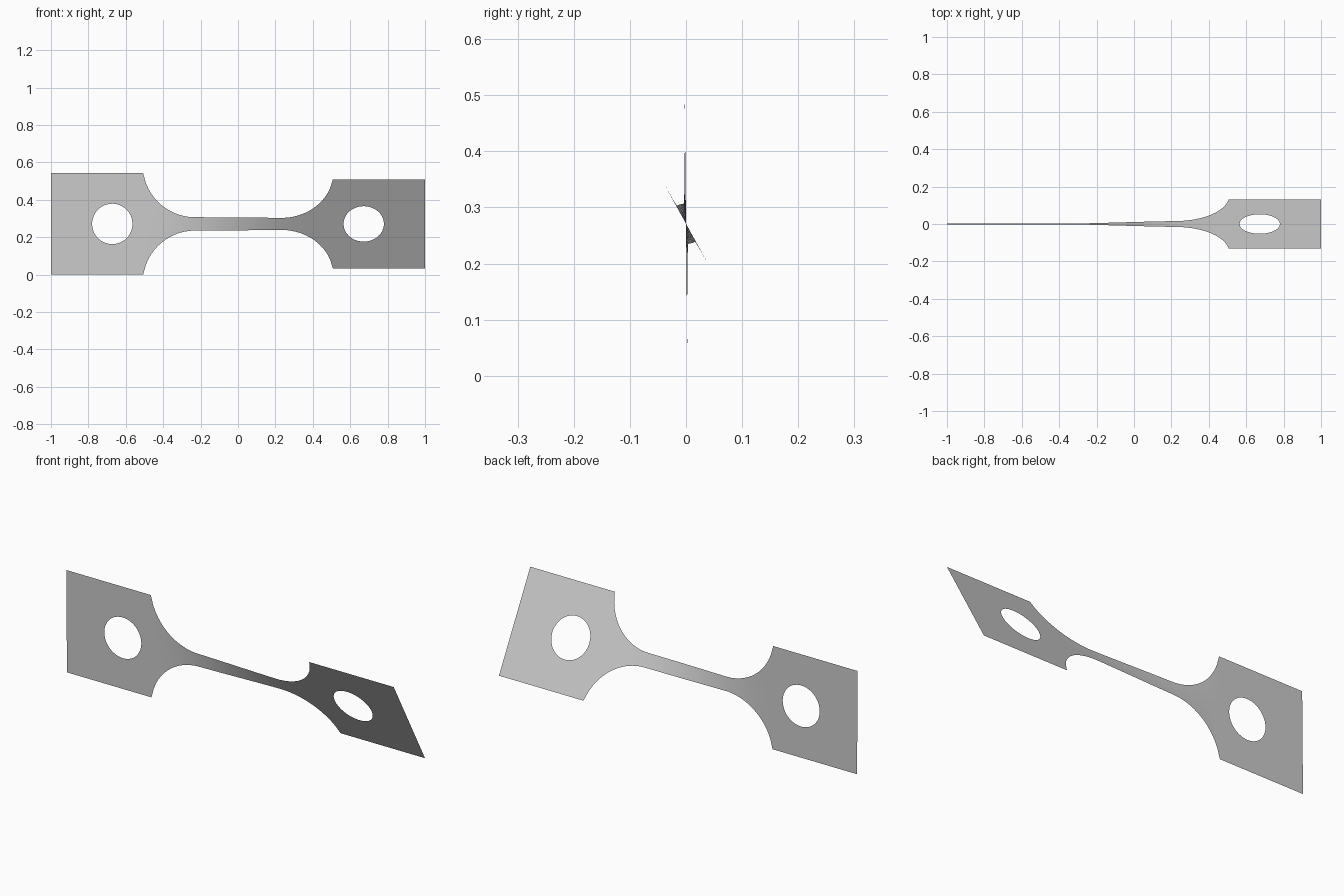
import bpy, bmesh
from math import sqrt, radians, cos, sin
from mathutils import Vector

cube = bpy.data.objects.get("Cube")
if cube:
    bpy.data.objects.remove(cube, do_unlink=True)

MID_Z, HALF, NECK = 0.271, 0.271, 0.036     # axis height, tab and neck half widths
FILLET, FILLET_X = 0.28, 0.23               # fillet radius and its centre
SHOULDER = 0.507                            # where the tab starts
HOLE_X, HOLE_R = 0.672, 0.108
ROWS, COLS = 16, 72


def half_width(x):
    d = min(max(abs(x) - FILLET_X, 0), FILLET)
    if abs(x) > SHOULDER - 0.0001:
        return HALF
    return NECK + FILLET - sqrt(FILLET ** 2 - d ** 2)


def twist(x):
    t = min(max((x + 0.5) / 0.9, 0), 1)
    return radians(0.6 + 28.2 * t * t * (3 - 2 * t))


bm = bmesh.new()


def quad(points):
    bm.faces.new([bm.verts.new((p[0], 0, p[1])) for p in points])


# Neck with fillets: a strip of columns following the half width
xs = [SHOULDER * (2 * i / COLS - 1) for i in range(COLS + 1)]
for x0, x1 in zip(xs, xs[1:]):
    h0, h1 = half_width(x0), half_width(x1)
    for r in range(ROWS):
        a, b = 2 * r / ROWS - 1, 2 * (r + 1) / ROWS - 1
        quad([(x0, a * h0), (x1, a * h1), (x1, b * h1), (x0, b * h0)])

# End tabs: a ring of quads from the square border to the round hole
for side in (-1, 1):
    lo, hi = sorted((side * SHOULDER, side * 1.0))
    centre = Vector((side * HOLE_X, 0))
    corners = [Vector(c) for c in ((lo, -HALF), (hi, -HALF), (hi, HALF), (lo, HALF))]
    border = [corners[k].lerp(corners[(k + 1) % 4], i / ROWS)
              for k in range(4) for i in range(ROWS)]
    hole = [centre + (p - centre).normalized() * HOLE_R for p in border]
    for i in range(len(border)):
        j = (i + 1) % len(border)
        quad([border[i], border[j], hole[j], hole[i]])

bmesh.ops.remove_doubles(bm, verts=bm.verts, dist=0.0005)

# Twist the sheet about its long axis
for v in bm.verts:
    a, h = twist(v.co.x), v.co.z
    v.co.y, v.co.z = -h * sin(a), MID_Z + h * cos(a)

mesh = bpy.data.meshes.new("twisted_strap")
bm.to_mesh(mesh)
bm.free()
strap = bpy.data.objects.new("twisted_strap", mesh)
bpy.context.collection.objects.link(strap)

# Plain grey metal
grey = bpy.data.materials.new("grey_metal")
grey.use_nodes = True
colour = (0.6, 0.6, 0.6, 1)
grey.diffuse_color = colour
grey.node_tree.nodes["Principled BSDF"].inputs["Base Color"].default_value = colour
mesh.materials.append(grey)

bpy.context.view_layer.objects.active = strap
strap.select_set(True)
bpy.ops.object.shade_smooth_by_angle()
